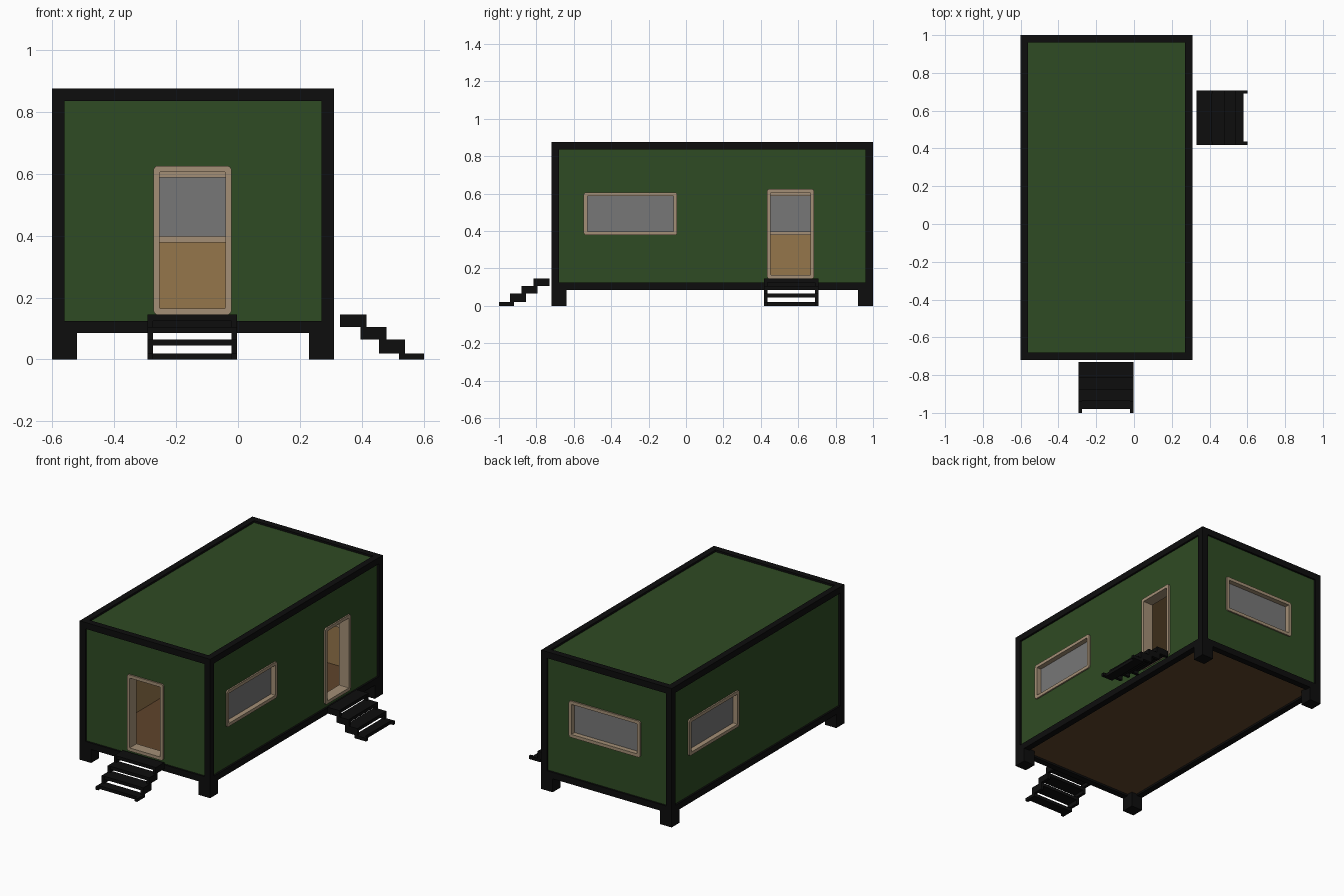
import bpy, bmesh, math
from mathutils import Vector

if "Cube" in bpy.data.objects:
    bpy.data.objects.remove(bpy.data.objects["Cube"])


def material(name, r, g, b):
    m = bpy.data.materials.new(name)
    m.use_nodes = True
    m.diffuse_color = (r, g, b, 1)
    bsdf = next(n for n in m.node_tree.nodes if n.type == 'BSDF_PRINCIPLED')
    bsdf.inputs["Base Color"].default_value = (r, g, b, 1)
    return m


BLACK = material("black steel", 0.004, 0.004, 0.004)
GREEN = material("green panel", 0.028, 0.070, 0.017)
TAN = material("tan lining", 0.30, 0.18, 0.07)
BROWN = material("brown floor", 0.115, 0.058, 0.024)
BEIGE = material("beige trim", 0.37, 0.275, 0.18)
GREY = material("grey glass", 0.184, 0.184, 0.184)

# Overall sizes
X0, X1, Y0, Y1 = -0.60, 0.31, -0.72, 1.0
Z0, Z1 = 0.085, 0.875
BEAM, FOOT, INSET, WALL = 0.04, 0.08, 0.012, 0.05


def finish(name, bm, mats):
    bmesh.ops.recalc_face_normals(bm, faces=bm.faces)
    me = bpy.data.meshes.new(name)
    bm.to_mesh(me)
    bm.free()
    for m in mats:
        me.materials.append(m)
    ob = bpy.data.objects.new(name, me)
    bpy.context.collection.objects.link(ob)
    return ob


def add_box(bm, lo, hi):
    lo, hi = Vector(lo), Vector(hi)
    vs = bmesh.ops.create_cube(bm, size=1)["verts"]
    for v in vs:
        v.co = Vector((lo[i] + (v.co[i] + 0.5) * (hi[i] - lo[i]) for i in range(3)))


def boxes(name, spans, mat):
    bm = bmesh.new()
    for lo, hi in spans:
        add_box(bm, lo, hi)
    return finish(name, bm, [mat])


# Steel frame: top and bottom beams, corner posts and feet
for label, z in (("bottom", Z0), ("top", Z1 - BEAM)):
    spans = [((x, Y0, z), (x + BEAM, Y1, z + BEAM)) for x in (X0, X1 - BEAM)]
    spans += [((X0 + BEAM, y, z), (X1 - BEAM, y + BEAM, z + BEAM)) for y in (Y0, Y1 - BEAM)]
    boxes(label + "_beams", spans, BLACK)
boxes("corner_posts", [((x, y, Z0 + BEAM), (x + BEAM, y + BEAM, Z1 - BEAM))
                       for x in (X0, X1 - BEAM) for y in (Y0, Y1 - BEAM)], BLACK)
boxes("feet", [((x, y, 0), (x + FOOT, y + FOOT, Z0 + 0.01))
               for x in (X0, X1 - FOOT) for y in (Y0, Y1 - FOOT)], BLACK)

# Floor and roof panels
boxes("floor", [((X0 + 0.03, Y0 + 0.03, Z0 + INSET), (X1 - 0.03, Y1 - 0.03, 0.13))], BROWN)
roof = boxes("roof", [((X0 + 0.03, Y0 + 0.03, 0.82), (X1 - 0.03, Y1 - 0.03, Z1 - INSET))],
             GREEN)
roof.data.materials.append(TAN)
for p in roof.data.polygons:
    p.material_index = 1 if p.normal.z < -0.5 else 0


def placer(axis, sign):
    """Map (along, outward, up) on a side of the cabin to world space."""
    face = {(0, 1): X1, (0, -1): X0, (1, 1): Y1, (1, -1): Y0}[axis, sign] - sign * INSET

    def place(u, d, z):
        n = face + sign * d
        return Vector((n, u, z)) if axis == 0 else Vector((u, n, z))
    return place


def wall(name, axis, sign, openings):
    """Panel with rectangular openings, green outside and tan inside."""
    place = placer(axis, sign)
    a, b = ((Y0, Y1) if axis == 0 else (X0, X1))
    us = sorted([a + 0.03, b - 0.03] + [o[i] for o in openings for i in (0, 1)])
    zs = sorted({Z0 + 0.035, Z1 - 0.035} | {o[i] for o in openings for i in (2, 3)})
    bm = bmesh.new()
    grid = [[bm.verts.new(place(u, 0, z)) for z in zs] for u in us]
    for i in range(len(us) - 1):
        for j in range(len(zs) - 1):
            cu, cz = (us[i] + us[i + 1]) / 2, (zs[j] + zs[j + 1]) / 2
            if not any(o[0] < cu < o[1] and o[2] < cz < o[3] for o in openings):
                bm.faces.new((grid[i][j], grid[i + 1][j], grid[i + 1][j + 1], grid[i][j + 1]))
    ext = bmesh.ops.extrude_face_region(bm, geom=bm.faces[:], use_keep_orig=True)
    shift = place(0, -WALL, 0) - place(0, 0, 0)
    for v in ext["geom"]:
        if isinstance(v, bmesh.types.BMVert):
            v.co += shift
    ob = finish(name, bm, [GREEN, TAN])
    for p in ob.data.polygons:
        p.material_index = 0 if p.normal[axis] * sign > 0.5 else 1


def rounded_rect(u0, u1, z0, z1, r, seg=4):
    corners = ((u1 - r, z1 - r), (u0 + r, z1 - r), (u0 + r, z0 + r), (u1 - r, z0 + r))
    pts = []
    for k, (cu, cz) in enumerate(corners):
        for s in range(seg + 1):
            t = (k + s / seg) * math.pi / 2
            pts.append((cu + r * math.cos(t), cz + r * math.sin(t)))
    return pts


def trim(name, axis, sign, o, w=0.02):
    """Surround lining an opening, lipped on both faces of the wall."""
    place = placer(axis, sign)
    outer = rounded_rect(*o, 0.014)
    inner = rounded_rect(o[0] + w, o[1] - w, o[2] + w, o[3] - w, 0.003)
    bm = bmesh.new()
    loops = [[bm.verts.new(place(u, d, z)) for u, z in ring]
             for ring, d in ((outer, 0.009), (inner, 0.009),
                             (inner, -WALL - 0.01), (outer, -WALL - 0.01))]
    n = len(outer)
    for k in range(4):
        p, q = loops[k], loops[(k + 1) % 4]
        for i in range(n):
            j = (i + 1) % n
            bm.faces.new((p[i], p[j], q[j], q[i]))
    finish(name, bm, [BEIGE])


def glass(name, axis, sign, o):
    place = placer(axis, sign)
    p, q = place(o[0] + 0.01, -0.022, o[2] + 0.01), place(o[1] - 0.01, -0.030, o[3] - 0.01)
    boxes(name, [([min(c) for c in zip(p, q)], [max(c) for c in zip(p, q)])], GREY)


# Sides: (axis, sign, {opening: along min, along max, z min, z max})
DOOR_Z, WIN_Z = (0.145, 0.625), (0.378, 0.607)
SIDES = {
    "front": (1, -1, {"door": (-0.273, -0.021) + DOOR_Z}),
    "left": (0, 1, {"window": (-0.547, -0.047) + WIN_Z, "door": (0.433, 0.685) + DOOR_Z}),
    "back": (1, 1, {"window": (-0.378, 0.12) + WIN_Z}),
    "right": (0, -1, {"window": (0.32, 0.82) + WIN_Z}),
}
for side, (axis, sign, openings) in SIDES.items():
    # holes are slightly smaller than the trim so the rounded corners sit on the panel
    wall(side + "_wall", axis, sign,
         [(o[0] + 0.01, o[1] - 0.01, o[2] + 0.01, o[3] - 0.01) for o in openings.values()])
    for kind, o in openings.items():
        trim(f"{side}_{kind}_trim", axis, sign, o)
        if kind == "window":
            glass(f"{side}_window_glass", axis, sign, o)


# Steps: stepped side rails with open treads, measured back from the toe
STEPS = ((0.0, 0.08, 0.0, 0.02), (0.06, 0.145, 0.02, 0.065),
         (0.12, 0.205, 0.065, 0.105), (0.185, 0.27, 0.105, 0.145))


def steps(name, s0, s1, to_world):
    rails, treads = [], []
    for i, (d0, d1, z0, z1) in enumerate(STEPS):
        for s in (s0, s1 - 0.018):
            rails.append((to_world(d0, s, z0), to_world(d1, s + 0.018, z1)))
        toe = d0 + (0.02 if i == 0 else 0.002)
        treads.append((to_world(toe, s0 + 0.01, z1 - 0.02), to_world(d1, s1 - 0.01, z1)))
    for part, spans in (("rails", rails), ("treads", treads)):
        spans = [([min(c) for c in zip(p, q)], [max(c) for c in zip(p, q)]) for p, q in spans]
        boxes(f"{name}_{part}", spans, BLACK)


steps("front_steps", -0.293, -0.003, lambda d, s, z: (s, -1.0 + d, z))
steps("left_steps", 0.418, 0.708, lambda d, s, z: (0.60 - d, s, z))
